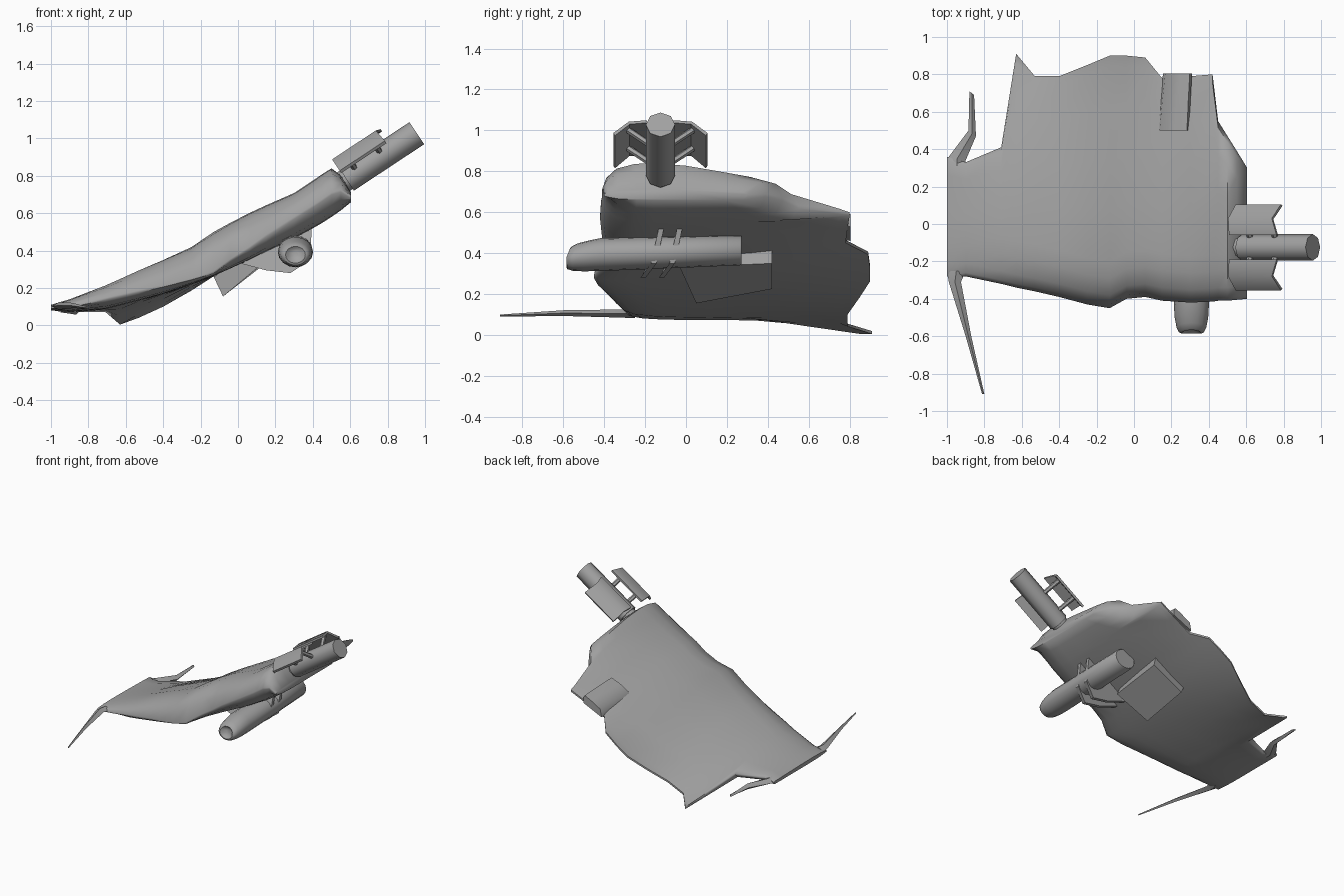
import bpy, bmesh, math
from mathutils import Vector

if "Cube" in bpy.data.objects:
    bpy.data.objects.remove(bpy.data.objects["Cube"])

GREY = bpy.data.materials.new("mid_grey")
GREY.diffuse_color = (.36, .36, .36, 1)
GREY.use_nodes = True
GREY.node_tree.nodes["Principled BSDF"].inputs["Base Color"].default_value = GREY.diffuse_color


def loft(name, rings, smooth=None):
    """Skin a list of equal-length closed rings and cap both ends."""
    bm = bmesh.new()
    vs = [[bm.verts.new(p) for p in r] for r in rings]
    n = len(rings[0])
    for a, b in zip(vs, vs[1:]):
        for i in range(n):
            j = (i + 1) % n
            bm.faces.new((a[i], a[j], b[j], b[i]))
    bm.faces.new(vs[0])
    bm.faces.new(vs[-1])
    bmesh.ops.recalc_face_normals(bm, faces=bm.faces)
    me = bpy.data.meshes.new(name)
    bm.to_mesh(me)
    bm.free()
    me.materials.append(GREY)
    ob = bpy.data.objects.new(name, me)
    bpy.context.collection.objects.link(ob)
    if smooth:
        bpy.ops.object.select_all(action='DESELECT')
        ob.select_set(True)
        bpy.context.view_layer.objects.active = ob
        bpy.ops.object.shade_smooth_by_angle(angle=math.radians(smooth))
    return ob


def circle(c, u, v, r, n):
    return [c + r * (u * math.cos(2 * math.pi * i / n) +
                     v * math.sin(2 * math.pi * i / n)) for i in range(n)]


def rod(name, a, b, r, n=6):
    d = (b - a).normalized()
    u = d.orthogonal().normalized()
    loft(name, [circle(p, u, d.cross(u), r, n) for p in (a, b)], 40)


def interp(pts, x):
    if x <= pts[0][0]:
        return pts[0][1]
    for (x0, y0), (x1, y1) in zip(pts, pts[1:]):
        if x <= x1:
            return y0 + (y1 - y0) * (x - x0) / (x1 - x0)
    return pts[-1][1]


# Hull: x, front y, front z, back y, back z (at y=.85), crown z, belly z
stations = [
    (-1.00, -.28, .097, .36, .085, .112, .080),
    (-.90, -.28, .102, .33, .045, .145, .075),
    (-.71, -.32, .142, .41, .005, .220, .090),
    (-.63, -.34, .160, .91, .012, .255, .110),
    (-.53, -.36, .182, .79, .040, .300, .135),
    (-.40, -.39, .212, .79, .100, .355, .170),
    (-.25, -.43, .250, .85, .190, .420, .220),
    (-.13, -.45, .285, .90, .270, .500, .265),
    (-.04, -.40, .350, .90, .330, .553, .305),
    (.06, -.39, .415, .89, .400, .605, .350),
    (.15, -.41, .480, .78, .455, .645, .395),
    (.30, -.42, .575, .79, .530, .710, .465),
    (.42, -.415, .650, .80, .590, .790, .530),
    (.45, -.41, .670, .55, .590, .812, .548),
    (.50, -.41, .705, .47, .620, .843, .580),
    (.55, -.405, .720, .39, .645, .805, .615),
    (.605, -.40, .685, .30, .665, .712, .660),
]
TOP_W = [(-.2, 1), (0, .93), (.3, .7), (.55, .4), (.85, 0)]
BELLY_W = [(-.2, 1), (.3, .9), (.55, .6), (.85, 0)]
ROUND = [(0, 0), (.02, .45), (.07, .78), (.16, .95), (.25, 1)]
rings = []
for x, yf, zf, yb, zb, zt, zl in stations:
    ys = [yf + d for d, h in ROUND[1:]]
    ys += [ys[-1] + (yb - ys[-1]) * t for t in (.25, .5, .75, .95)]
    top, belly = [], []
    for y in ys:
        for out, w, z in ((top, TOP_W, zt), (belly, BELLY_W, zl)):
            full = zb + (z - zb) * interp(w, y)
            out.append([x, y, zf + (full - zf) * interp(ROUND, y - yf)])
    for a, b in zip(top, belly):            # keep a minimum thickness
        if a[2] - b[2] < .016:
            m = (a[2] + b[2]) / 2
            a[2], b[2] = m + .008, m - .008
    m = (top[-1][2] + belly[-1][2]) / 2
    m += (zb - m) * (.7 if yb > .7 else 0)
    rings.append([(x, yf, zf + .006)] + top + [(x, yb, m + .007), (x, yb, m - .007)]
                 + belly[::-1] + [(x, yf, zf - .006)])
loft("hull", rings, 55)


# Wing-tip spikes: each section is inner point, outer point, z, half thickness
def spike(name, sections):
    loft(name, [[(a[0], a[1], z), ((a[0] + b[0]) / 2, (a[1] + b[1]) / 2, z + h),
                 (b[0], b[1], z), ((a[0] + b[0]) / 2, (a[1] + b[1]) / 2, z - h)]
                for a, b, z, h in sections], 30)


spike("front_spike", [((-.90, -.25), (-1, -.25), .102, .02),
                      ((-.925, -.31), (-.99, -.31), .105, .020),
                      ((-.87, -.6), (-.90, -.6), .107, .014),
                      ((-.80, -.91), (-.812, -.91), .095, .005)])
spike("back_spike", [((-.90, .31), (-.995, .31), .09, .02),
                     ((-.90, .34), (-.99, .36), .09, .02),
                     ((-.845, .47), (-.885, .50), .08, .022),
                     ((-.855, .69), (-.88, .71), .09, .007)])

# Upper gun: octagonal barrel on a neck, inclined along the hull
D = Vector((.834, 0, .551))
U = Vector((-.551, 0, .834))
Y = Vector((0, 1, 0))
END = Vector((.956, -.125, 1.028))
loft("gun_barrel", [circle(END + D * s, Y, U, .071, 8) for s in (-.45, 0)], 50)
loft("gun_neck", [circle(END + D * s, Y, U, .060, 8) for s in (-.62, -.44)], 50)

# Bent shield plates with their struts, one each side of the barrel
PLATE = [(.065, .125), (.155, .133), (.23, .06), (.222, .045), (.15, .118), (.065, .110)]
for side, label in ((1, "right"), (-1, "left")):
    ends = ([-.455] * 6, [-.15, -.175, -.165, -.165, -.175, -.15])
    loft("shield_" + label, [[END + D * s + Y * side * y + U * u
                              for (y, u), s in zip(PLATE, e)] for e in ends], 50)
    for s in (-.38, -.22):
        a = END + D * s
        rod("shield_strut_" + label, a + Y * side * .04 + U * .02,
            a + Y * side * .16 + U * .115, .016)

# Lower pod: oval lathe along y with a slanted, dimpled nose
X, Z = Vector((1.18, 0, 0)), Vector((0, 0, 1))
pod = [(-.560, .015, .380), (-.570, .032, .379), (-.585, .045, .378), (-.580, .056, .378),
       (-.555, .067, .381), (-.50, .076, .387), (-.42, .080, .393), (-.1, .078, .403),
       (.265, .074, .415), (.27, .07, .415)]
rings = []
for y, r, z in pod:
    ring = circle(Vector((.307, y, z)), X, Z, r, 16)
    if y < -.45:
        for p in ring:
            p.y += max(0, p.z - z) * .4
    rings.append(ring)
loft("lower_pod", rings, 45)

# Pod brackets: slanted blades that cradle the pod from the hull
BLADE = [(.02, .33), (.15, .295), (.28, .28), (.385, .35), (.395, .53), (.2, .45)]
for y0 in (-.135, -.045):
    loft("pod_bracket", [[(x, y0 + dy - max(0, .38 - z) * .75 + max(0, z - .45) * .2, z)
                          for x, z in BLADE] for dy in (-.013, .013)])

# Belly box
loft("belly_box", [[(-.13, .05, .26), (-.13, .40, .31), (.15, .42, .44), (.10, -.01, .41)],
                   [(-.08, .05, .155), (-.08, .42, .225), (.17, .42, .35), (.13, -.03, .33)]])

# Raised duct on the rear upper deck
loft("rear_duct", [[(x0, y, z - .01), (x0 + .012, y, z + .05), (x0 + .09, y, z + .095),
                    (x1 - .012, y, z + .12), (x1, y, z + .10), (x1, y, z + .06)]
                   for x0, x1, y, z in ((.125, .295, .50, .495), (.14, .302, .66, .485),
                                        (.155, .31, .805, .470))], 50)
